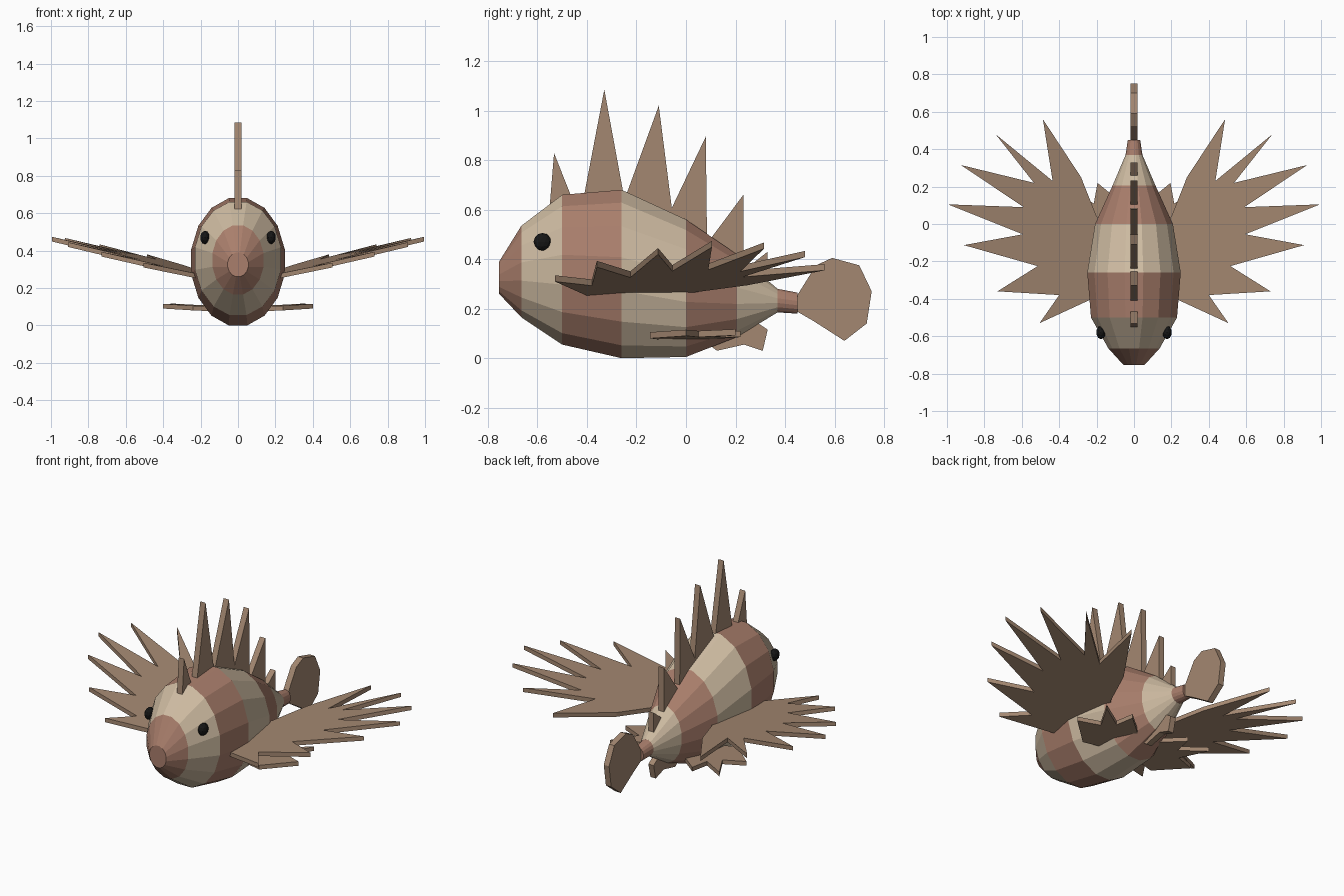
import bpy, bmesh, math

if "Cube" in bpy.data.objects:
    bpy.data.objects.remove(bpy.data.objects["Cube"])


def material(name, color):
    m = bpy.data.materials.new(name)
    m.diffuse_color = (*color, 1)
    m.use_nodes = True
    m.node_tree.nodes["Principled BSDF"].inputs["Base Color"].default_value = m.diffuse_color
    return m


PINK = material("pink_band", (0.40, 0.21, 0.15))
CREAM = material("cream_band", (0.62, 0.50, 0.36))
FIN = material("fin_tan", (0.37, 0.245, 0.165))
BLACK = material("eye_black", (0.008, 0.008, 0.008))


def finish(name, bm, mats):
    bmesh.ops.recalc_face_normals(bm, faces=bm.faces[:])
    me = bpy.data.meshes.new(name)
    bm.to_mesh(me)
    bm.free()
    for m in mats:
        me.materials.append(m)
    ob = bpy.data.objects.new(name, me)
    bpy.context.collection.objects.link(ob)
    return ob


def slab(name, points, offset):
    """Extrude a flat outline by an offset vector."""
    bm = bmesh.new()
    face = bm.faces.new([bm.verts.new(p) for p in points])
    ext = bmesh.ops.extrude_face_region(bm, geom=[face])
    verts = [g for g in ext["geom"] if isinstance(g, bmesh.types.BMVert)]
    bmesh.ops.translate(bm, verts=verts, vec=offset)
    return finish(name, bm, [FIN])


def upright_fin(name, outline, t=0.035):
    slab(name, [(-t / 2, y, z) for y, z in outline], (t, 0, 0))


def side_fins(name, outline, base, slope_x, slope_y, t=0.025):
    for label, s in (("right", 1), ("left", -1)):
        pts = [(s * x, y, base + slope_x * x + slope_y * y) for x, y in outline]
        slab(f"{label}_{name}", pts, (0, 0, -t))


# Banded body: y, bottom z, top z, half width
rings = [(-0.755, 0.26, 0.39, 0.055), (-0.665, 0.165, 0.535, 0.137),
         (-0.5, 0.055, 0.66, 0.23), (-0.26, 0.0, 0.68, 0.25),
         (0.0, 0.005, 0.56, 0.208), (0.205, 0.085, 0.42, 0.115),
         (0.37, 0.185, 0.28, 0.045), (0.45, 0.18, 0.265, 0.033)]
N = 16
k = math.cos(math.pi / N)
bm = bmesh.new()
loops = []
for y, z0, z1, w in rings:
    angles = [2 * math.pi * (i + 0.5) / N for i in range(N)]
    loops.append([bm.verts.new((w / k * math.cos(a), y,
                  (z0 + z1) / 2 + (z1 - z0) / 2 / k * math.sin(a))) for a in angles])
for j in range(len(loops) - 1):
    for i in range(N):
        n = (i + 1) % N
        f = bm.faces.new((loops[j][i], loops[j][n], loops[j + 1][n], loops[j + 1][i]))
        f.material_index = j % 2
bm.faces.new(loops[0])
bm.faces.new(loops[-1])
finish("body", bm, [PINK, CREAM])

# Dorsal spines: front base, tip, rear base (y, z)
spines = [((-0.555, 0.56), (-0.533, 0.828), (-0.45, 0.62)),
          ((-0.415, 0.64), (-0.33, 1.085), (-0.25, 0.65)),
          ((-0.245, 0.65), (-0.11, 1.02), (-0.05, 0.55)),
          ((-0.075, 0.57), (0.08, 0.895), (0.085, 0.47)),
          ((0.09, 0.47), (0.232, 0.66), (0.232, 0.37)),
          ((0.24, 0.36), (0.33, 0.43), (0.33, 0.28))]
for i, (a, tip, b) in enumerate(spines):
    upright_fin(f"dorsal_spine_{i + 1}", [a, tip, b])

# Tail fin and anal fin
upright_fin("tail_fin", [(0.42, 0.235), (0.45, 0.255), (0.525, 0.375), (0.59, 0.405), (0.70, 0.375),
                         (0.75, 0.27), (0.73, 0.14), (0.64, 0.07), (0.515, 0.15), (0.42, 0.205)])
upright_fin("anal_fin", [(0.09, 0.12), (0.105, 0.045), (0.125, 0.03), (0.235, 0.055),
                         (0.31, 0.03), (0.33, 0.115), (0.285, 0.145), (0.25, 0.2)])

# Spiky pectoral fins
side_fins("pectoral_fin", [(0.15, -0.36), (0.245, -0.41), (0.505, -0.53), (0.40, -0.38), (0.73, -0.36),
                           (0.515, -0.225), (0.91, -0.113), (0.595, -0.055), (0.995, 0.105),
                           (0.59, 0.09), (0.925, 0.315), (0.535, 0.22), (0.74, 0.48), (0.435, 0.23),
                           (0.487, 0.56), (0.283, 0.25), (0.2, 0.04), (0.15, 0.0)],
          0.245, 0.225, 0.045)

# Small pelvic fins
side_fins("pelvic_fin", [(0.06, -0.09), (0.24, -0.145), (0.40, 0.0), (0.275, 0.05), (0.36, 0.2),
                         (0.215, 0.11), (0.195, 0.22), (0.05, 0.1)], 0.097, 0.045, 0.02)

# Eyes
for label, s in (("right", 1), ("left", -1)):
    bm = bmesh.new()
    bmesh.ops.create_icosphere(bm, subdivisions=2, radius=0.036)
    bmesh.ops.scale(bm, vec=(0.7, 1, 1), verts=bm.verts[:])
    bmesh.ops.translate(bm, vec=(s * 0.177, -0.58, 0.47), verts=bm.verts[:])
    finish(f"{label}_eye", bm, [BLACK])
